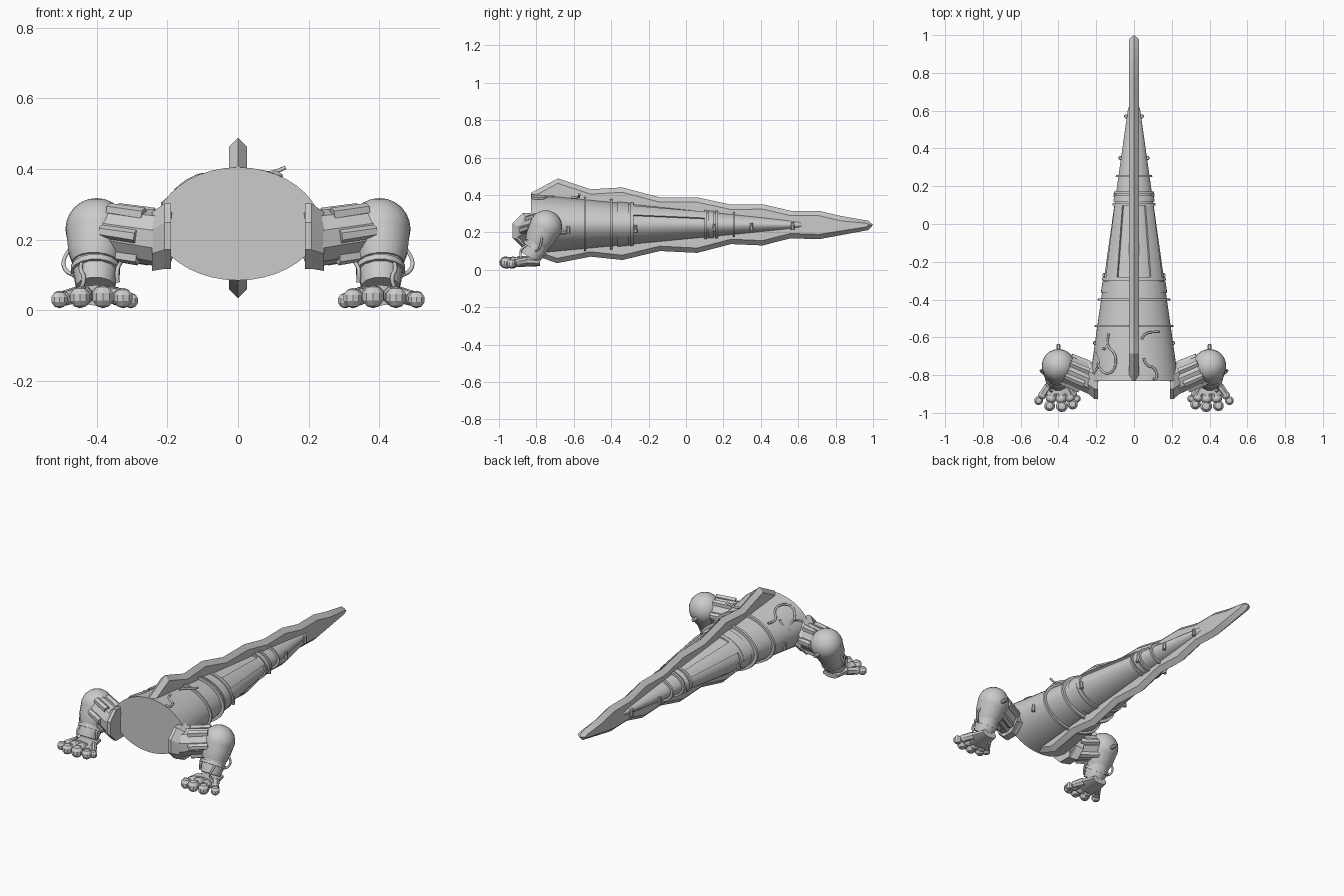
import bpy, math
from math import sin, cos, pi, radians
from mathutils import Vector as V

if "Cube" in bpy.data.objects:
    bpy.data.objects.remove(bpy.data.objects["Cube"])

def finish(name, verts, faces, angle=35):
    me = bpy.data.meshes.new(name)
    me.from_pydata([tuple(v) for v in verts], [], faces)
    me.update()
    import bmesh
    bm = bmesh.new()
    bm.from_mesh(me)
    bmesh.ops.recalc_face_normals(bm, faces=bm.faces)
    bm.to_mesh(me)
    bm.free()
    me.polygons.foreach_set("use_smooth", [True] * len(me.polygons))
    me.set_sharp_from_angle(angle=radians(angle))
    ob = bpy.data.objects.new(name, me)
    bpy.context.collection.objects.link(ob)
    return ob

def loft(name, rings, angle=35):
    """Closed solid through equal-length rings, with both ends capped."""
    n = len(rings[0])
    verts = [p for r in rings for p in r]
    faces = [(i * n + j, i * n + (j + 1) % n, (i + 1) * n + (j + 1) % n, (i + 1) * n + j)
             for i in range(len(rings) - 1) for j in range(n)]
    faces += [tuple(range(n)), tuple(range(len(verts) - n, len(verts)))]
    return finish(name, verts, faces, angle)

def tube(name, path, radii, sides=8, angle=30, flat=1.0):
    """Round bar with a changing radius along a path."""
    path = [V(p) for p in path]
    rings = []
    for i, p in enumerate(path):
        d = (path[min(i + 1, len(path) - 1)] - path[max(i - 1, 0)]).normalized()
        a = d.cross(V((0, 0, 1)) if abs(d.z) < 0.95 else V((0, 1, 0))).normalized()
        b = d.cross(a)
        rings.append([p + radii[i] * (a * cos((k + .5) * 2 * pi / sides) +
                      b * flat * sin((k + .5) * 2 * pi / sides)) for k in range(sides)])
    return loft(name, rings, angle)

def ball(name, c, r, seg=24, angle=40):
    bpy.ops.mesh.primitive_uv_sphere_add(segments=seg, ring_count=seg // 2, radius=r, location=c)
    ob = bpy.context.object
    ob.name = name
    ob.data.polygons.foreach_set("use_smooth", [True] * len(ob.data.polygons))
    ob.data.set_sharp_from_angle(angle=radians(angle))
    return ob

def cable(name, pts, r=0.006):
    cu = bpy.data.curves.new(name, 'CURVE')
    cu.dimensions = '3D'
    cu.bevel_depth, cu.bevel_resolution, cu.use_fill_caps = r, 1, True
    s = cu.splines.new('NURBS')
    s.points.add(len(pts) - 1)
    for q, p in zip(s.points, pts):
        q.co = (*p, 1)
    s.use_endpoint_u, s.order_u = True, 3
    bpy.context.collection.objects.link(bpy.data.objects.new(name, cu))

# Tail cross-section: ellipse shrinking toward the back
def skin(y, t, off=0.0):
    k = 1 - 0.6 * (y + 0.83)
    s = sin(t)
    h = (0.165 if s > 0 else 0.155) * k
    return V(((0.235 * k + off) * cos(t), y, 0.24 + math.copysign(abs(s) ** 1.1, s) * (h + off)))

def ring(y, off=0.0, n=40):
    return [skin(y, 2 * pi * i / n, off) for i in range(n)]

def on_top(x, y, off=0.004):
    k = 1 - 0.6 * (y + 0.83)
    return skin(y, math.acos(max(-1, min(1, x / (0.235 * k)))), off)

loft("tail_body", [ring(y) for y in (-0.83, -0.5, -0.1, 0.3, 0.6)] +
     [[V((p.x * .6, 0.66, 0.24 + (p.z - .24) * .4)) for p in ring(0.64)]])

# Raised hoops and wider bands round the tail
for y, w, off in ((-0.54, .012, .014), (-0.40, .012, .018), (-0.335, .06, .006), (-0.29, .02, .009),
                  (0.105, .012, .010), (0.135, .03, .008), (0.165, .012, .012), (0.255, .010, .014)):
    loft("tail_hoop", [ring(y - w / 2, off), ring(y + w / 2, off)])

# Long raised panels on the upper flanks
for s in (1, -1):
    rings = []
    for y in (-0.28, -0.09, 0.10):
        ts = [radians(28 + 30 * i / 4) for i in range(5)]
        loop = [skin(y, t, .012) for t in ts] + [skin(y, t, -.01) for t in reversed(ts)]
        rings.append([V((s * p.x, p.y, p.z)) for p in loop])
    loft("flank_panel", rings)
    # Small pegs under the side seam
    for y in (-0.63, -0.27, 0.15, 0.35, 0.57):
        p = skin(y, radians(-12), .005)
        p.x *= s
        tube("side_peg", [p + V((0, 0, .018)), p - V((0, 0, .022))], [.009, .011], 8)

# Swimming fin running above and below the tail, with bevelled edge
top = [(-.83, .41), (-.685, .488), (-.51, .43), (-.34, .44), (-.14, .387), (.06, .387), (.24, .348),
       (.41, .35), (.56, .315), (.71, .315), (.83, .287), (.975, .262), (1.0, .24)]
low = [(.975, .212), (.71, .163), (.56, .168), (.41, .13), (.24, .137), (.06, .09),
       (-.14, .10), (-.34, .052), (-.51, .07), (-.69, .035), (-.83, .085)]
outline = top + low
def inset(p):
    d = -.026 if p[1] > .24 else .026
    if abs(p[1] - .24) < .005:
        return (p[0] - .02, p[1])
    return (p[0] - (.012 if p[0] > .9 else 0), p[1] + min(.026, abs(p[1] - .24) * .6) * (1 if d > 0 else -1))
inner = [inset(p) for p in outline]
loft("tail_fin", [[V((-.026, *p)) for p in inner], [V((0, *p)) for p in outline],
                  [V((.026, *p)) for p in inner]], 30)

# Loose cables on the back
cable("back_cable", [on_top(x, y) for x, y in ((-.13, -.58), (-.15, -.64), (-.09, -.69), (-.10, -.78),
                                               (-.16, -.80), (-.19, -.74))])
cable("back_cable", [on_top(x, y) for x, y in ((-.15, -.66), (-.21, -.66), (-.17, -.74), (-.21, -.79))])
cable("back_cable", [on_top(x, y) for x, y in ((.05, -.71), (.06, -.75), (.11, -.76), (.125, -.82), (.10, -.82))])
cable("back_cable", [on_top(.04, -.61), on_top(.05, -.58, .012), on_top(.09, -.57, .03),
                     V((.135, -.57, .405))])

# Arms and feet, one per side
for s in (1, -1):
    def P(x, y, z):
        return V((s * x, y, z))
    # Shoulder plate
    def octa(x, y, z, r):
        return [P(x, y + r * cos((k + .5) * pi / 4), z + r * sin((k + .5) * pi / 4)) for k in range(8)]
    loft("shoulder_plate", [octa(.19, -.835, .21, .10), octa(.208, -.835, .21, .10),
                            octa(.243, -.815, .195, .09)], 20)
    # Upper arm with raised slats
    a, e = P(.20, -.835, .20), P(.40, -.75, .23)
    tube("upper_arm", [a, a.lerp(e, .85)], [.08, .074], 10)
    d = (e - a).normalized()
    u = d.cross(V((0, 0, 1))).normalized()
    w = u.cross(d)
    for k in range(6):
        o = (u * cos(k * pi / 3) + w * sin(k * pi / 3)) * .072
        tube("arm_slat", [a.lerp(e, .3) + o, a.lerp(e, .8) + o], [.02, .018], 6)
    # Elbow ball and rear spur
    ball("elbow", e, .088)
    tube("elbow_spur", [P(.40, -.70, .20), P(.40, -.645, .20), P(.40, -.635, .20)], [.012, .012, .009], 8)
    # Forearm
    tube("forearm_upper", [e, P(.403, -.785, .165), P(.404, -.80, .135)], [.088, .078, .066], 16)
    tube("forearm_lower", [P(.403, -.785, .155), P(.403, -.81, .105), P(.403, -.835, .065)],
         [.066, .064, .056], 12)
    tube("wrist_band", [P(.403, -.803, .122), P(.403, -.812, .108)], [.07, .07], 16)
    # Palm
    tube("palm", [P(.403, -.78, .04), P(.403, -.84, .045), P(.402, -.90, .043)], [.05, .066, .07], 10, 30, .42)
    # Toes with round knuckles and faceted tips
    for x, y, r in ((.505, -.935, .025), (.447, -.962, .031), (.382, -.965, .033),
                    (.325, -.955, .029), (.303, -.925, .022)):
        tip = P(x, y, .006 + r)
        root = P(.40 + (x - .40) * .5, -.86, .045)
        tube("toe", [root, root.lerp(tip, .75)], [.024, r * .85], 8)
        ball("toe_knuckle", root.lerp(tip, .62), r * .9, 12)
        ball("toe_tip", tip, r, 10, 20)
    # Hanging forearm cables
    cable("forearm_cable", [P(.46, -.77, .19), P(.50, -.77, .15), P(.485, -.79, .10), P(.45, -.81, .10)])
    cable("forearm_cable", [P(.35, -.80, .19), P(.325, -.80, .14), P(.345, -.85, .12), P(.34, -.84, .08)])
    cable("forearm_cable", [P(.44, -.84, .14), P(.45, -.875, .12), P(.43, -.89, .09), P(.445, -.88, .06)])
